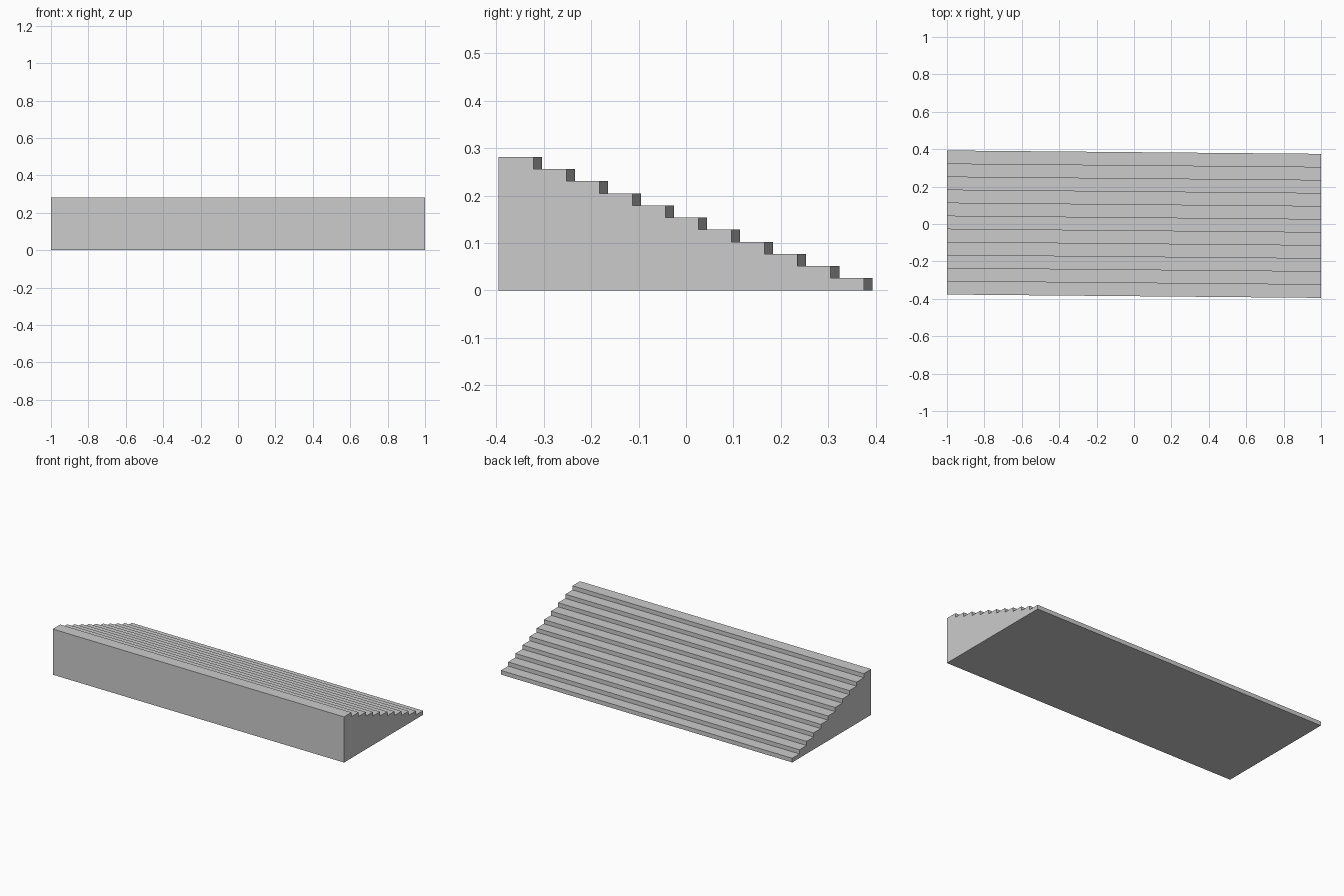
import bpy
import bmesh

cube = bpy.data.objects.get("Cube")
if cube:
    bpy.data.objects.remove(cube, do_unlink=True)

STEPS = 11
RISE = 0.2815 / STEPS
GOING = 0.0697
FRONT, FIRST_RISER = -0.386, -0.313
SKEW = -0.009  # the flight runs slightly askew across its width

stone = bpy.data.materials.new("stone_grey")
stone.use_nodes = True
colour = (0.6, 0.6, 0.6, 1)
stone.diffuse_color = colour
stone.node_tree.nodes["Principled BSDF"].inputs["Base Color"].default_value = colour

# Stepped side profile, from the tall front down to the back
profile = [(FRONT, 0), (FRONT, STEPS * RISE)]
for i in range(STEPS):
    y = FIRST_RISER + i * GOING
    profile += [(y, (STEPS - i) * RISE), (y, (STEPS - i - 1) * RISE)]

# Sweep the profile from one end to the other
bm = bmesh.new()
ends = [[bm.verts.new((x, y + SKEW * x, z)) for y, z in profile] for x in (-1, 1)]
for end in ends:
    bm.faces.new(end)
n = len(profile)
for i in range(n):
    j = (i + 1) % n
    bm.faces.new((ends[0][i], ends[0][j], ends[1][j], ends[1][i]))
bmesh.ops.recalc_face_normals(bm, faces=bm.faces)

mesh = bpy.data.meshes.new("stair_flight")
bm.to_mesh(mesh)
bm.free()
mesh.materials.append(stone)
bpy.context.collection.objects.link(bpy.data.objects.new("stair_flight", mesh))
